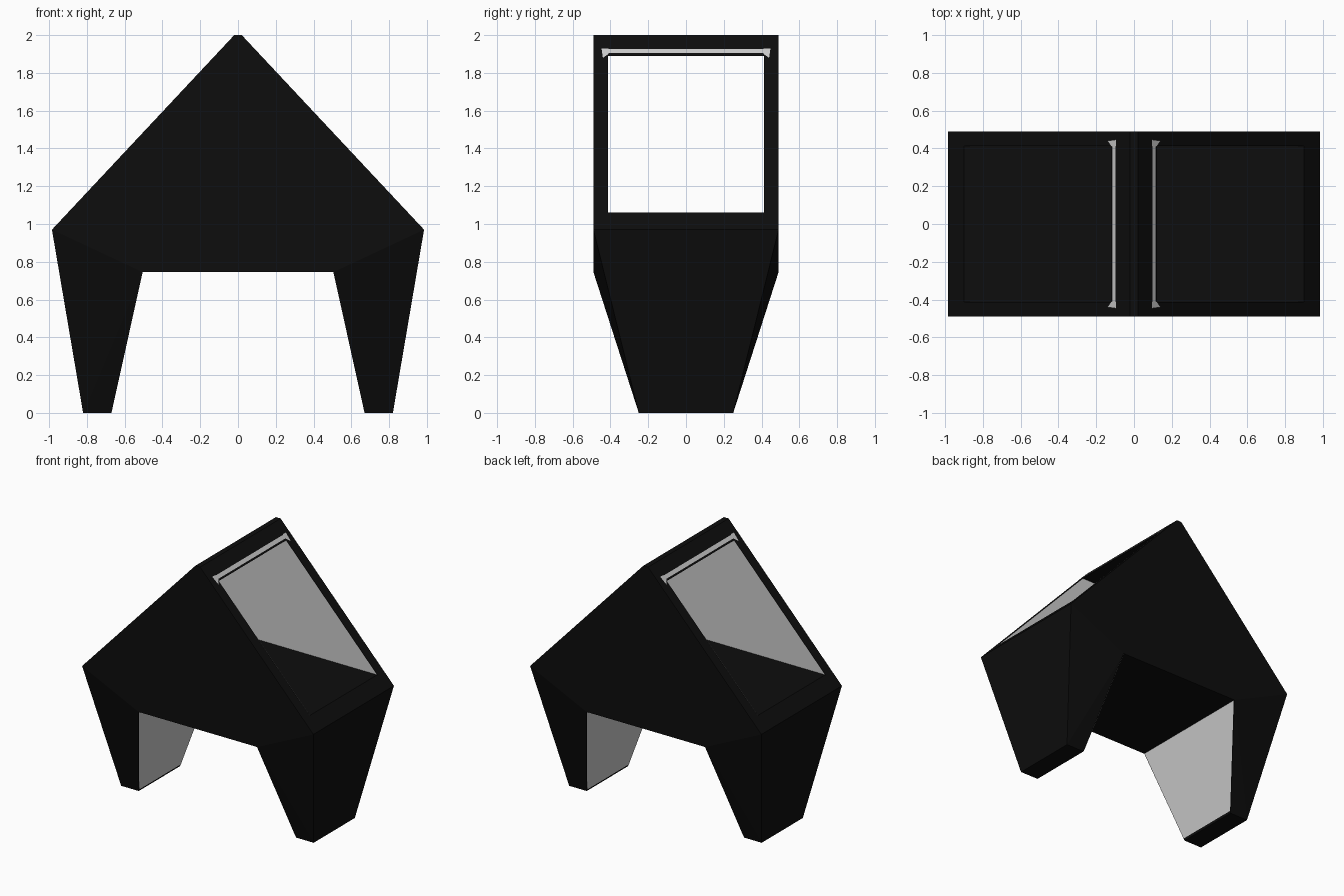
import bpy, bmesh
from mathutils import Vector

if "Cube" in bpy.data.objects:
    bpy.data.objects.remove(bpy.data.objects["Cube"])

black = bpy.data.materials.new("black_shell")
black.diffuse_color = (0.004, 0.004, 0.004, 1)
black.use_nodes = True
black.node_tree.nodes["Principled BSDF"].inputs["Base Color"].default_value = black.diffuse_color


def make(name, verts, faces, mat=None, facing=None):
    me = bpy.data.meshes.new(name)
    me.from_pydata(verts, [], faces)
    bm = bmesh.new()
    bm.from_mesh(me)
    if facing is None:
        bmesh.ops.recalc_face_normals(bm, faces=bm.faces)
    else:
        for f in bm.faces:
            f.normal_update()
            if f.normal.dot(Vector(facing)) < 0:
                f.normal_flip()
    bm.to_mesh(me)
    bm.free()
    ob = bpy.data.objects.new(name, me)
    bpy.context.collection.objects.link(ob)
    if mat:
        me.materials.append(mat)
    return ob


def roof_x(z):
    return 0.02 + (2 - z) * 0.937


# Gabled shell with four-sided tapering legs: (x, half depth, z) going round the profile
half = [(0.02, 0.49, 2), (0.985, 0.49, 0.97), (0.82, 0.25, 0), (0.67, 0.25, 0), (0.505, 0.49, 0.745)]
outline = half + [(-x, y, z) for x, y, z in reversed(half)]
n = len(outline)
verts = [(x, s * y, z) for s in (-1, 1) for x, y, z in outline]
faces = [(i, (i + 1) % n, (i + 1) % n + n, i + n) for i in range(n)]
for o in (0, n):
    faces += [tuple(o + i for i in f) for f in ((0, 1, 4, 5, 8, 9), (1, 2, 4), (2, 3, 4), (5, 6, 7), (5, 7, 8))]
shell = make("gabled_shell", verts, faces, black)

# Square opening running through both roof slopes
Y, Z0, Z1 = 0.412, 1.062, 1.89
bpy.ops.mesh.primitive_cube_add(size=1, location=(0, 0, (Z0 + Z1) / 2))
cutter = bpy.context.object
cutter.name = "opening_cutter"
cutter.scale = (3, 2 * Y, Z1 - Z0)
cutter.data.materials.append(black)
cut = shell.modifiers.new("opening", 'BOOLEAN')
cut.object, cut.solver = cutter, 'EXACT'
bpy.context.view_layer.objects.active = shell
bpy.ops.object.modifier_apply(modifier="opening")
bpy.data.objects.remove(cutter)

# Grey linings on the two inner walls of the opening
for s, side in ((-1, "front"), (1, "back")):
    a, b = roof_x(Z0), roof_x(Z1)
    y = s * (Y - 0.003)
    make(side + "_wall_lining", [(-a, y, Z0), (a, y, Z0), (b, y, Z1), (-b, y, Z1)], [(0, 1, 2, 3)], None, (0, -s, 0))

for s, side in ((-1, "left"), (1, "right")):
    # Grey panel on the inside of the leg
    make(side + "_leg_panel",
         [(s * 0.502, -0.485, 0.743), (s * 0.502, 0.485, 0.743), (s * 0.664, 0.253, 0.015), (s * 0.664, -0.253, 0.015)],
         [(0, 1, 2, 3)], None, (-s, 0, 0))

    # Grey rail above the opening with a flared tab at each end
    def on_roof(y, z):
        return (s * (roof_x(z) + 0.004), y, z + 0.004)
    quads = [[(-0.41, 1.90), (0.41, 1.90), (0.41, 1.922), (-0.41, 1.922)]]
    for e in (-1, 1):
        quads.append([(e * 0.41, 1.897), (e * 0.44, 1.875), (e * 0.447, 1.925), (e * 0.41, 1.925)])
    make(side + "_opening_rail", [on_roof(*p) for q in quads for p in q],
         [tuple(range(4 * i, 4 * i + 4)) for i in range(3)], None, (s, 0, 1))
